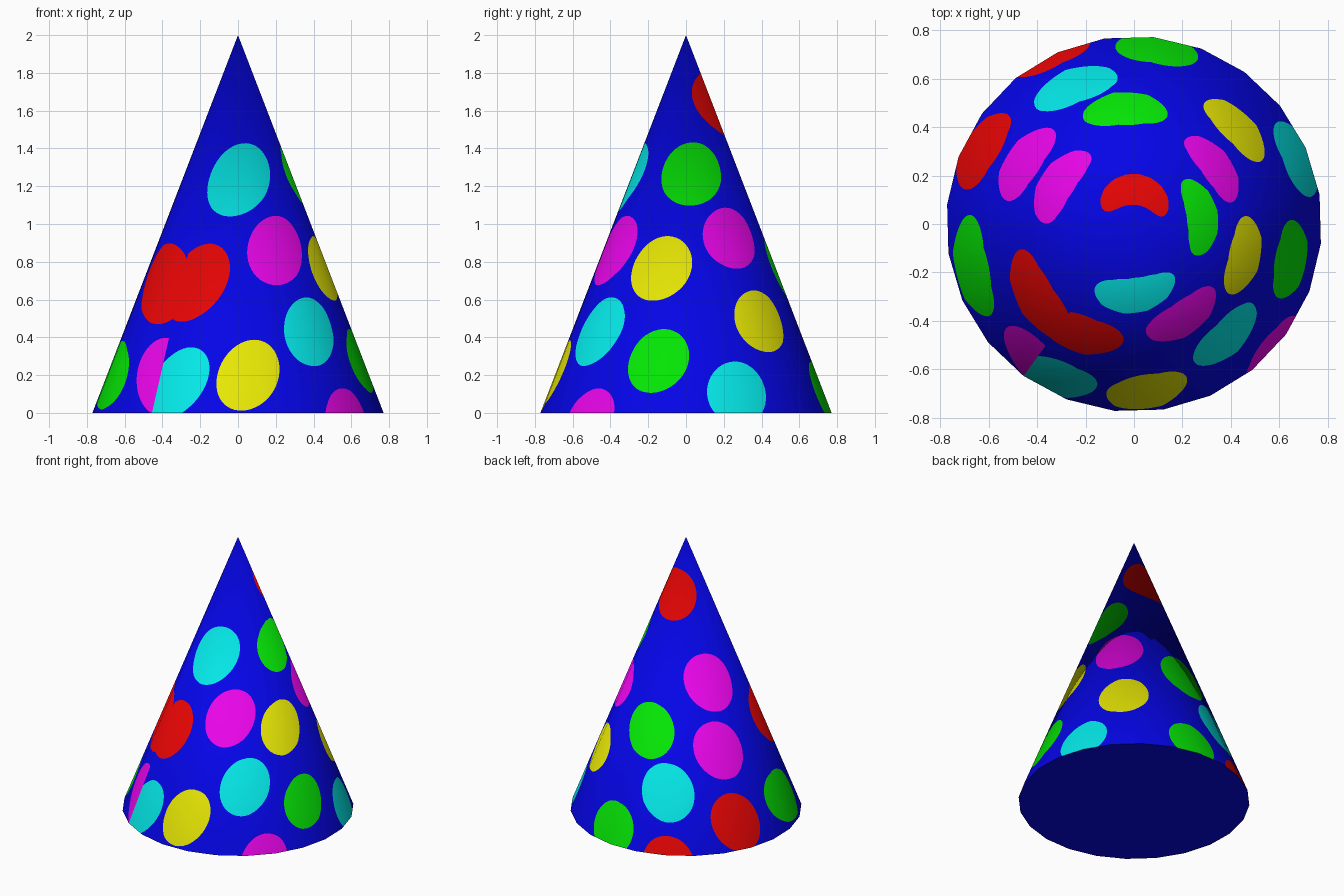
import bpy, bmesh, math
from mathutils import Vector
from mathutils.geometry import delaunay_2d_cdt

if "Cube" in bpy.data.objects:
    bpy.data.objects.remove(bpy.data.objects["Cube"])

R, H, SIDES, TURN = 0.775, 2.0, 24, 9.0       # base radius, height, facets, first corner (deg)
STEP = 360 / SIDES
SLANT = math.hypot(R, H)
SINE = R / SLANT
SEAM = -126.0                                  # pattern seam; angles run SEAM .. SEAM + 360
MID = SEAM + 180
SCALE = 0.01                                   # degrees to flat pattern units

COLOURS = {
    "blue": (0.0015, 0.0015, 0.85), "red": (0.85, 0.0015, 0.0015),
    "green": (0.0015, 0.78, 0.0015), "yellow": (0.85, 0.85, 0.0015),
    "cyan": (0.0015, 0.85, 0.85), "magenta": (0.85, 0.0015, 0.85),
}
NAMES = list(COLOURS)
mats = []
for name, rgb in COLOURS.items():
    m = bpy.data.materials.new(name)
    m.diffuse_color = (*rgb, 1)
    m.use_nodes = True
    m.node_tree.nodes["Principled BSDF"].inputs["Base Color"].default_value = m.diffuse_color
    mats.append(m)

# painted dots: colour, angle, height of centre, size
DOTS = [
    ("red", 87.5, 1.63, 0.97), ("cyan", -89, 1.235, 1.03), ("green", 6.5, 1.265, 0.97),
    ("magenta", 152, 1.07, 1.04), ("magenta", 150.5, 0.64, 1.04), ("green", 94.5, 0.76, 1.03),
    ("cyan", 113.5, 0.39, 1.06), ("yellow", 43, 0.485, 0.98), ("magenta", 35.5, 0.925, 0.96),
    ("yellow", -16.5, 0.765, 0.97), ("green", -13, 0.275, 0.96), ("cyan", 22, 0.105, 0.98),
    ("cyan", -50.5, 0.43, 1), ("magenta", -62, 0.86, 1), ("yellow", -85.5, 0.2, 1),
    ("magenta", -42, -0.045, 0.97), ("cyan", -117, 0.155, 1), ("red", 154, 0.175, 1.05),
    ("red", 116.5, -0.065, 1.06), ("green", 82.5, 0.1, 1),
]


def default_shape(theta, scale):
    """Dots lean and stretch more towards the seam: major, minor, tilt."""
    t = (theta - MID) / 144
    return ((0.178 + 0.035 * abs(t)) * scale, (0.175 - 0.017 * abs(t)) * scale,
            28 if t < 0 else -28)


ovals = [(c, a, z, *default_shape(a, s)) for c, a, z, s in DOTS]
# stretched dots beside the seam
ovals += [("red", -116, 0.69, 0.2315, 0.164, 24), ("red", 218, 0.685, 0.25, 0.192, -38),
          ("magenta", 236, 0.19, 0.239, 0.181, -33), ("green", 195, 0.2, 0.228, 0.181, -59)]


def outline(theta, z, major, minor, tilt, n=48):
    """Oval drawn on the unrolled cone, returned as (angle, height) points."""
    tilt = math.radians(tilt)
    rho0 = SLANT * (1 - z / H)
    pts = []
    for i in range(n):
        a = -2 * math.pi * i / n
        p, q = major * math.cos(a), minor * math.sin(a)
        x = p * math.sin(tilt) + q * math.cos(tilt)
        y = p * math.cos(tilt) - q * math.sin(tilt)
        ang = theta + math.degrees(math.atan2(x, rho0 - y)) / SINE
        pts.append(Vector((ang * SCALE, H * (1 - math.hypot(x, rho0 - y) / SLANT))))
    return pts


def on_cone(theta, z):
    """Point on the faceted cone at an angle (deg) and height."""
    off = (theta - TURN) % STEP - STEP / 2
    r = R * (1 - z / H) * math.cos(math.radians(STEP / 2)) / math.cos(math.radians(off))
    a = math.radians(theta)
    return Vector((r * math.cos(a), r * math.sin(a), z))


# flat pattern: one quad per facet plus the dot outlines
pts, faces = [], []
for k in range(SIDES + 1):
    x = (SEAM + k * STEP) * SCALE
    pts += [Vector((x, 0)), Vector((x, H))]
for k in range(SIDES):
    faces.append([2 * k, 2 * k + 2, 2 * k + 3, 2 * k + 1])
for c, *shape in ovals:
    loop = outline(*shape)
    faces.append(list(range(len(pts), len(pts) + len(loop))))
    pts += loop
    if sum(loop[i - 1].cross(loop[i]) for i in range(len(loop))) < 0:
        faces[-1].reverse()
vs, _, fs, _, _, origin = delaunay_2d_cdt(pts, [], faces, 1, 1e-6, True)

# wrap the pattern onto the cone
bm = bmesh.new()
verts = [bm.verts.new(on_cone(v.x / SCALE, v.y)) for v in vs]
for f, src in zip(fs, origin):
    if not any(s < SIDES for s in src):
        continue                                # outside the cone's pattern
    face = bm.faces.new([verts[i] for i in f])
    face.smooth = True
    dots = [s - SIDES for s in src if s >= SIDES]
    face.material_index = NAMES.index(ovals[dots[0]][0]) if dots else 0
bmesh.ops.delete(bm, geom=[v for v in bm.verts if not v.link_faces], context='VERTS')
bmesh.ops.remove_doubles(bm, verts=bm.verts[:], dist=1e-5)
bmesh.ops.dissolve_degenerate(bm, edges=bm.edges[:], dist=1e-6)
me = bpy.data.meshes.new("spotted_cone")
bm.to_mesh(me)
bm.free()
for m in mats:
    me.materials.append(m)
cone = bpy.data.objects.new("spotted_cone", me)
bpy.context.collection.objects.link(cone)


# smooth shading that blends from the facet ridges to an upright tip
def soft_normal(co):
    t = co.z / H
    a = math.atan2(co.y, co.x)
    side = Vector((math.cos(a) * H, math.sin(a) * H, R)).normalized()
    return (side * (1 - t) + Vector((0, 0, t))).normalized()


me.normals_split_custom_set_from_vertices([soft_normal(v.co) for v in me.vertices])

# flat underside
bm = bmesh.new()
bm.faces.new([bm.verts.new(on_cone(TURN - k * STEP, 0)) for k in range(SIDES)])
me = bpy.data.meshes.new("base")
bm.to_mesh(me)
bm.free()
me.materials.append(mats[0])
bpy.context.collection.objects.link(bpy.data.objects.new("base", me))
